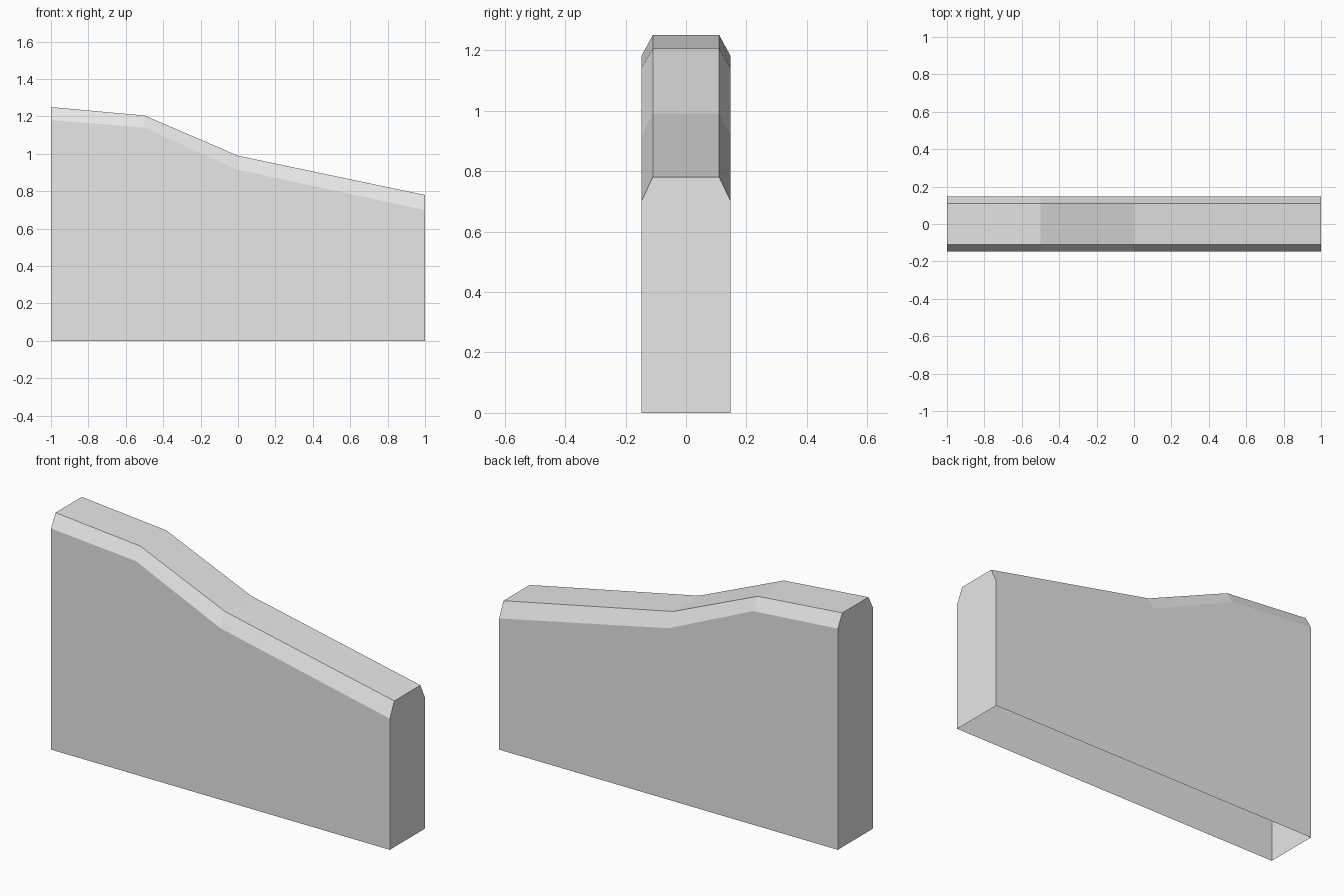
import bpy
import bmesh

cube = bpy.data.objects.get("Cube")
if cube:
    bpy.data.objects.remove(cube, do_unlink=True)

HALF_WIDTH = 0.148
TOP_HALF_WIDTH = 0.11

# Stations along the wall: x, shoulder height, top height
STATIONS = [
    (-1.0, 1.18, 1.25),
    (-0.5, 1.14, 1.205),
    (0.0, 0.915, 0.99),
    (1.0, 0.70, 0.78),
]

# Plain grey
grey = bpy.data.materials.new("plain_grey")
grey.use_nodes = True
colour = (0.8, 0.8, 0.8, 1.0)
grey.diffuse_color = colour
grey.node_tree.nodes["Principled BSDF"].inputs["Base Color"].default_value = colour


def section(bm, x, shoulder, top):
    """Cross-section from the front foot, over the top, to the back foot."""
    half = [(HALF_WIDTH, 0), (HALF_WIDTH, shoulder), (TOP_HALF_WIDTH, top)]
    outline = [(-y, z) for y, z in half] + half[::-1]
    return [bm.verts.new((x, y, z)) for y, z in outline]


# Wall shell: sections bridged along x, closed at both ends, open underneath
bm = bmesh.new()
rings = [section(bm, *s) for s in STATIONS]
for a, b in zip(rings, rings[1:]):
    for i in range(len(a) - 1):
        bm.faces.new((a[i], b[i], b[i + 1], a[i + 1]))
bm.faces.new(rings[0])
bm.faces.new(rings[-1][::-1])

# Point every face outwards
bm.normal_update()
for face in bm.faces:
    c = face.calc_center_median()
    x_end = abs(face.normal.x) > 0.9
    outward = face.normal.x * c.x if x_end else face.normal.y * c.y + face.normal.z
    if outward < 0:
        face.normal_flip()

mesh = bpy.data.meshes.new("sloped_wall")
bm.to_mesh(mesh)
bm.free()
mesh.materials.append(grey)
wall = bpy.data.objects.new("sloped_wall", mesh)
bpy.context.collection.objects.link(wall)
